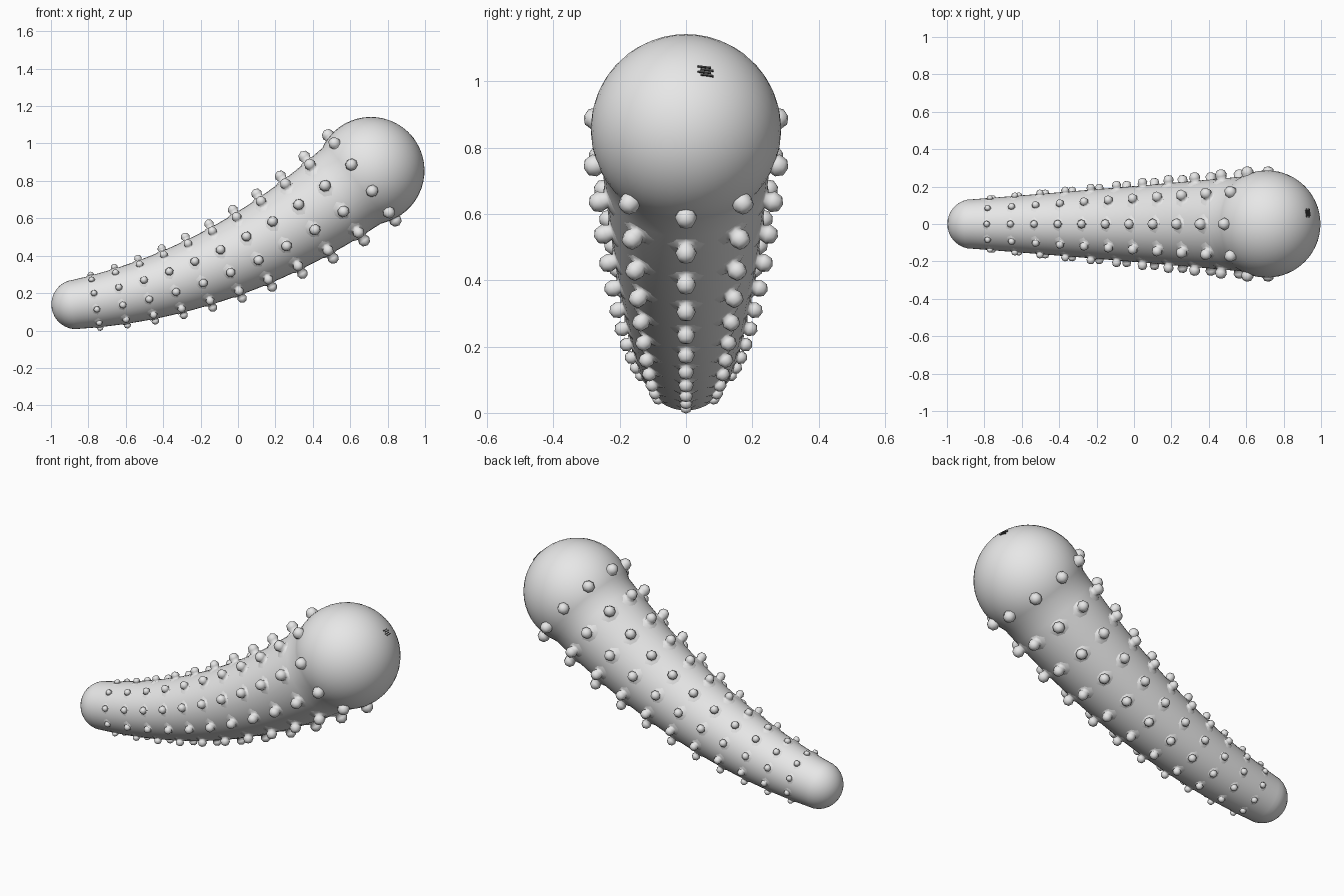
import bpy, bmesh
from math import sin, cos, pi, radians
from mathutils import Vector, Matrix

if "Cube" in bpy.data.objects:
    bpy.data.objects.remove(bpy.data.objects["Cube"], do_unlink=True)


def material(name, value):
    m = bpy.data.materials.new(name)
    m.use_nodes = True
    colour = (value, value, value, 1)
    m.diffuse_color = colour
    m.node_tree.nodes["Principled BSDF"].inputs["Base Color"].default_value = colour
    return m


grey = material("light_grey", 0.8)
dark = material("dark_grey", 0.06)

# Centreline: one quadratic curve from the thin tail to the round head
TAIL, BEND, HEAD = Vector((-0.865, 0, 0.14)), Vector((-0.02, 0, 0.26)), Vector((0.71, 0, 0.855))
SIDE = Vector((0, 1, 0))
TAIL_R, HEAD_R = 0.133, 0.287


def centre(t):
    return TAIL * (1 - t) ** 2 + BEND * 2 * t * (1 - t) + HEAD * t * t


def tangent(t):
    return ((BEND - TAIL) * (1 - t) + (HEAD - BEND) * t).normalized()


def upward(tan):
    return Vector((-tan.z, 0, tan.x))


def body_radius(t):
    return 0.132 + 0.133 * t


def lathe(bm, rings, segments):
    """Skin circles given as (centre, axis u, axis v, radius); zero radius is a pole."""
    loops = []
    for c, u, v, r in rings:
        if r < 1e-5:
            loops.append([bm.verts.new(c)] * segments)
        else:
            angles = [2 * pi * k / segments for k in range(segments)]
            loops.append([bm.verts.new(c + (u * cos(a) + v * sin(a)) * r) for a in angles])
    for low, high in zip(loops, loops[1:]):
        for k in range(segments):
            j = (k + 1) % segments
            quad = (low[k], low[j], high[j], high[k])
            bm.faces.new(list(dict.fromkeys(quad)))


def finish(bm, name, mat, smooth=True):
    bmesh.ops.recalc_face_normals(bm, faces=bm.faces)
    mesh = bpy.data.meshes.new(name)
    bm.to_mesh(mesh)
    bm.free()
    mesh.materials.append(mat)
    for p in mesh.polygons:
        p.use_smooth = smooth
    obj = bpy.data.objects.new(name, mesh)
    bpy.context.collection.objects.link(obj)
    return obj


# Body: rounded tail, tapering bent trunk, ball head
rings = []
d0, d1 = tangent(0), tangent(1)
for k in range(8):
    a = radians(90 * k / 8)
    rings.append((TAIL - d0 * TAIL_R * cos(a), upward(d0), SIDE, TAIL_R * sin(a)))
for k in range(25):
    t = 0.93 * k / 24
    rings.append((centre(t), upward(tangent(t)), SIDE, body_radius(t)))
for k in range(1, 17):
    a = radians(117 * (1 - k / 16))
    rings.append((HEAD + d1 * HEAD_R * cos(a), upward(d1), SIDE, HEAD_R * sin(a)))
bm = bmesh.new()
lathe(bm, rings, 40)
finish(bm, "body", grey)

# Knobs: eleven rings of ten, each a small ball on a flared neck
bm = bmesh.new()
for i in range(11):
    t = 0.061 + 0.0906 * i - 0.001 * i * (10 - i)
    tan = tangent(t)
    reach = 0.143 + 0.0147 * i
    b = 0.018 + 0.0016 * i
    d = reach - body_radius(t)
    profile = [(2 * b, -d - 0.35 * b), (1.1 * b, 0.08 * b - d),
               (0.75 * b, max(-0.66 * b, 0.15 * b - d)), (b, 0),
               (0.72 * b, 0.7 * b), (0, b)]
    for k in range(10):
        a = 2 * pi * k / 10
        out = upward(tan) * cos(a) + SIDE * sin(a)
        base = centre(t) + out * reach
        across = out.cross(tan)
        lathe(bm, [(base + out * h, tan, across, r) for r, h in profile], 8)
finish(bm, "knobs", grey)

# Small dark nick on the head, made of thin slivers
out = Vector((0.22, 0.055, 0.175)).normalized()
across = SIDE.cross(out).normalized()
along = out.cross(across)
bm = bmesh.new()
for k in range(4):
    spot = HEAD + out * HEAD_R + across * (k - 1.5) * 0.01 + along * (k % 2) * 0.008
    frame = Matrix((along, across, out)).transposed().to_4x4()
    size = Matrix.Diagonal((0.04, 0.006, 0.005, 1))
    bmesh.ops.create_cube(bm, size=1, matrix=Matrix.Translation(spot) @ frame @ size)
finish(bm, "head_nick", dark, smooth=False)
